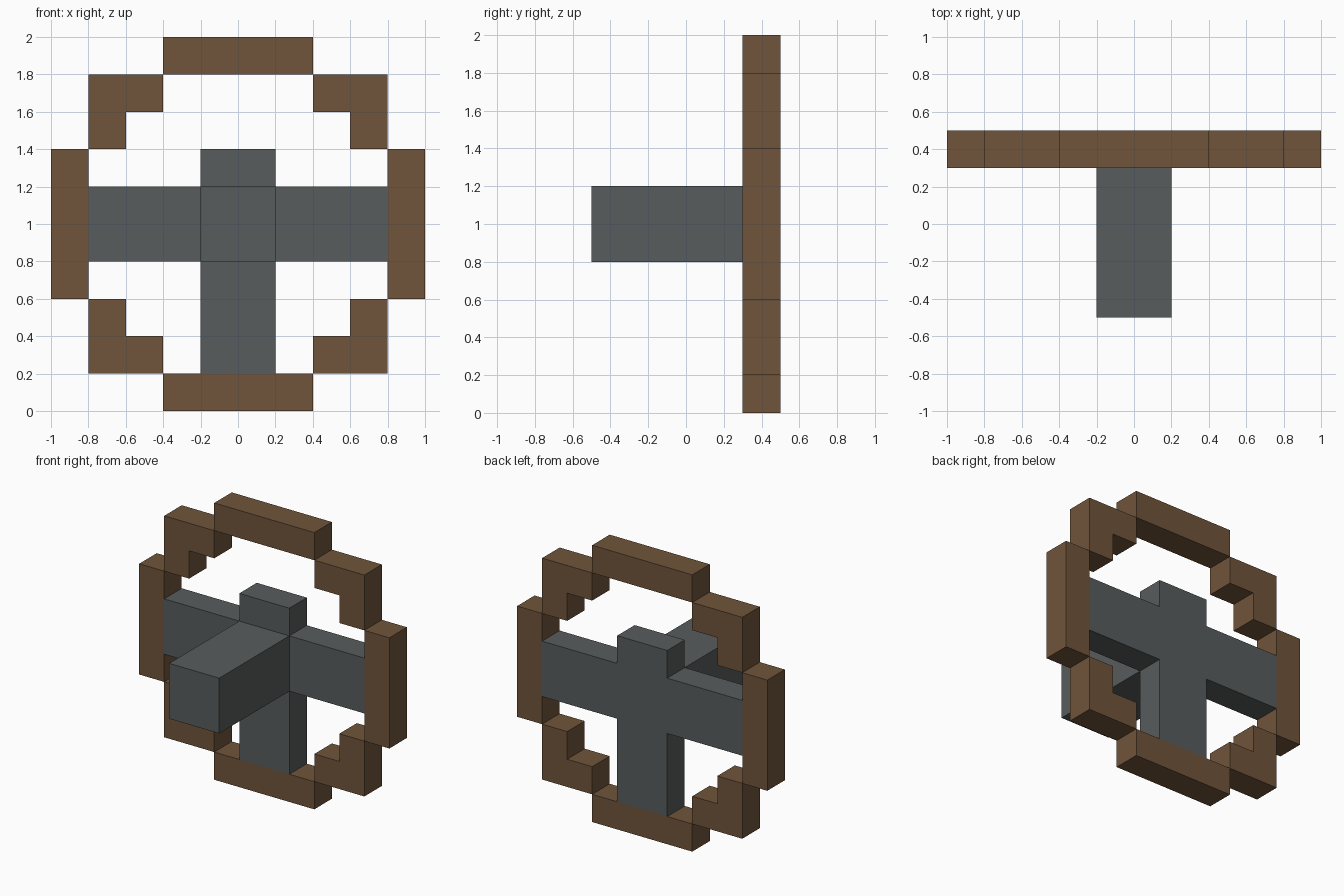
import bpy
import bmesh

cube = bpy.data.objects.get("Cube")
if cube:
    bpy.data.objects.remove(cube, do_unlink=True)


def make_material(name, rgb):
    mat = bpy.data.materials.new(name)
    mat.use_nodes = True
    mat.diffuse_color = (*rgb, 1)
    mat.node_tree.nodes["Principled BSDF"].inputs["Base Color"].default_value = (*rgb, 1)
    return mat


BROWN = make_material("wood brown", (0.162, 0.089, 0.044))
GREY = make_material("stone grey", (0.098, 0.107, 0.107))
FRONT, BACK = 0.3, 0.5      # depth range of the wheel
MID = 1.0                   # height of the wheel centre


def plate(name, outline, mat, y0=FRONT, y1=BACK):
    """Extrude an outline, given as (x, height from centre), from y0 to y1."""
    bm = bmesh.new()
    face = bm.faces.new([bm.verts.new((x, y0, MID + z)) for x, z in outline])
    new = bmesh.ops.extrude_face_region(bm, geom=[face])["geom"]
    verts = [g for g in new if isinstance(g, bmesh.types.BMVert)]
    bmesh.ops.translate(bm, verts=verts, vec=(0, y1 - y0, 0))
    bmesh.ops.recalc_face_normals(bm, faces=bm.faces)
    mesh = bpy.data.meshes.new(name)
    bm.to_mesh(mesh)
    bm.free()
    mesh.materials.append(mat)
    obj = bpy.data.objects.new(name, mesh)
    bpy.context.collection.objects.link(obj)
    return obj


def rect(x0, x1, z0, z1):
    return [(x0, z0), (x1, z0), (x1, z1), (x0, z1)]


# Straight rim segments
plate("rim_top", rect(-0.4, 0.4, 0.8, 1.0), BROWN)
plate("rim_bottom", rect(-0.4, 0.4, -1.0, -0.8), BROWN)
plate("rim_left", rect(0.8, 1.0, -0.4, 0.4), BROWN)
plate("rim_right", rect(-1.0, -0.8, -0.4, 0.4), BROWN)

# L-shaped rim corners, mirrored into each quadrant
CORNER = [(0.4, 0.6), (0.6, 0.6), (0.6, 0.4), (0.8, 0.4), (0.8, 0.8), (0.4, 0.8)]
for side, sx in (("left", 1), ("right", -1)):
    for level, sz in (("upper", 1), ("lower", -1)):
        plate(f"rim_corner_{level}_{side}", [(x * sx, z * sz) for x, z in CORNER], BROWN)

# Cross-shaped spokes with a short upper arm
plate("spokes", [(-0.2, -0.8), (0.2, -0.8), (0.2, -0.2), (0.8, -0.2),
                 (0.8, 0.2), (0.2, 0.2), (0.2, 0.4), (-0.2, 0.4),
                 (-0.2, 0.2), (-0.8, 0.2), (-0.8, -0.2), (-0.2, -0.2)], GREY)

# Axle running forward from the hub
plate("axle", rect(-0.2, 0.2, -0.2, 0.2), GREY, -0.5, FRONT)
